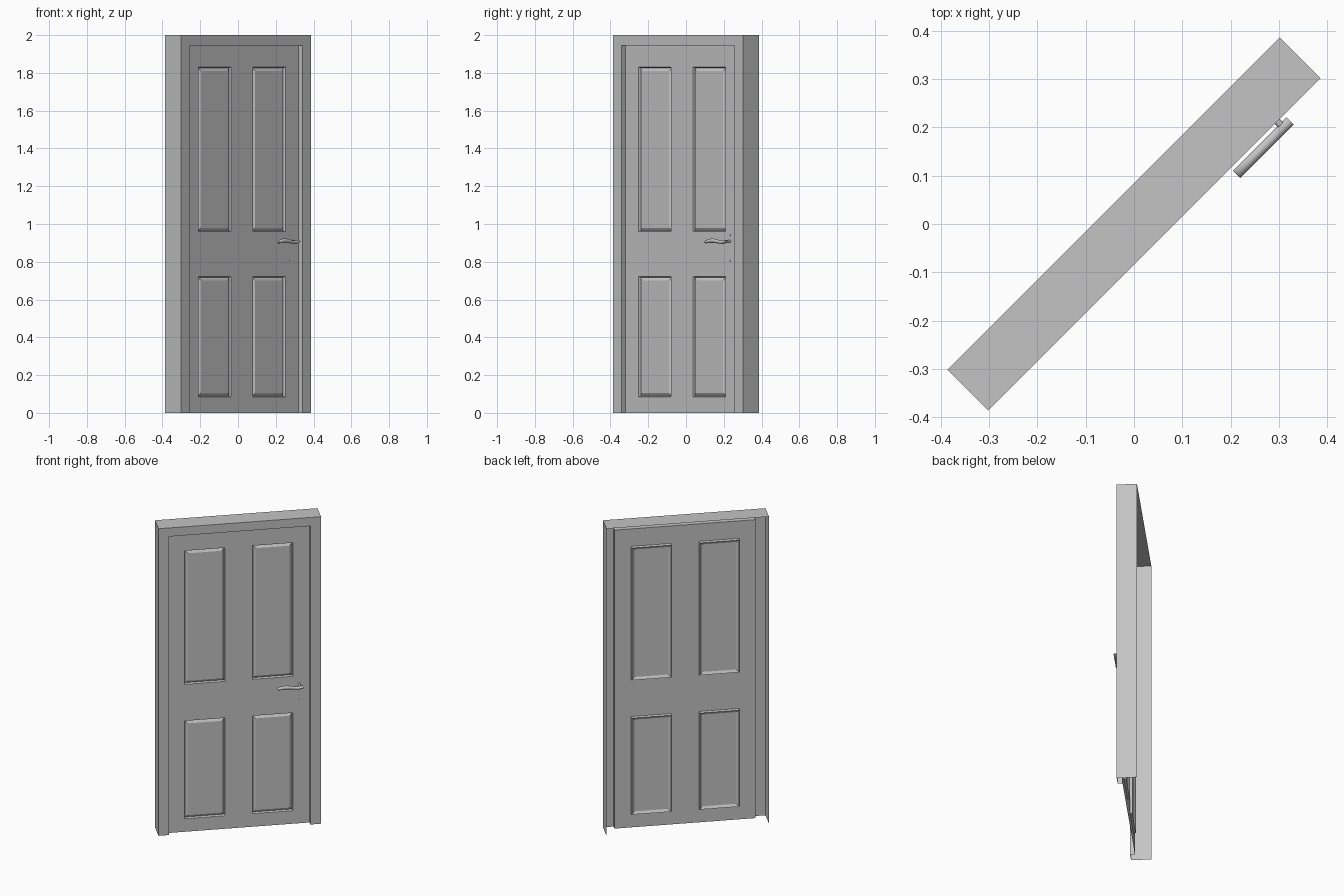
import bpy, bmesh, math
from mathutils import Matrix

cube = bpy.data.objects.get("Cube")
if cube:
    bpy.data.objects.remove(cube, do_unlink=True)

grey = bpy.data.materials.new("plain grey")
grey.use_nodes = True
COLOUR = (0.55, 0.55, 0.55, 1)
grey.diffuse_color = COLOUR
grey.node_tree.nodes["Principled BSDF"].inputs["Base Color"].default_value = COLOUR

# The door is built facing -y, then turned to stand diagonally
TURN = Matrix.Rotation(math.radians(45), 4, "Z")
FRONT, BACK, LEAF = -0.06, 0.06, -0.031
OPEN_W, OPEN_H = 0.423, 1.944


def finish(bm, name, smooth=False):
    mesh = bpy.data.meshes.new(name)
    bm.to_mesh(mesh)
    bm.free()
    mesh.materials.append(grey)
    obj = bpy.data.objects.new(name, mesh)
    bpy.context.collection.objects.link(obj)
    obj.matrix_world = TURN
    if smooth:
        bpy.ops.object.select_all(action="DESELECT")
        obj.select_set(True)
        bpy.context.view_layer.objects.active = obj
        bpy.ops.object.shade_smooth_by_angle(angle=math.radians(40))
    return obj


# Frame: hollow casing, an arch profile lofted from back edge to door stop
bm = bmesh.new()
profile = [(0.487, 2, BACK), (0.487, 2, FRONT), (OPEN_W, OPEN_H, FRONT), (OPEN_W, OPEN_H, LEAF)]
rings = [[bm.verts.new(p) for p in ((-w, y, 0), (-w, y, t), (w, y, t), (w, y, 0))]
         for w, t, y in profile]
for a, b in zip(rings, rings[1:]):
    for i in range(3):
        bm.faces.new((a[i], b[i], b[i + 1], a[i + 1]))
finish(bm, "door_frame")

# Door leaf: a sheet with four grooved, raised panels
bm = bmesh.new()
xs = [-OPEN_W, -0.325, -0.082, 0.082, 0.325, OPEN_W]
zs = [0, 0.085, 0.722, 0.96, 1.83, OPEN_H]
grid = [[bm.verts.new((x, LEAF, z)) for x in xs] for z in zs]
panels = []
for r in range(5):
    for c in range(5):
        f = bm.faces.new((grid[r][c], grid[r][c + 1], grid[r + 1][c + 1], grid[r + 1][c]))
        if r % 2 and c % 2:
            panels.append(f)
bm.normal_update()
for width, depth in ((0.006, -0.014), (0.022, 0.01)):
    bmesh.ops.inset_individual(bm, faces=panels, thickness=width, depth=depth)
    bm.normal_update()
flat = [e for e in bm.edges if len(e.link_faces) == 2 and e.calc_face_angle() < 0.001]
bmesh.ops.dissolve_edges(bm, edges=flat, use_verts=False)
finish(bm, "door_leaf")

# Lever: gently waved grip, swept along x with rounded sections
bm = bmesh.new()
SIDES = 12
stations = [(0.223, 0.004), (0.226, 0.008), (0.25, 0.011), (0.28, 0.012), (0.31, 0.010),
            (0.335, 0.008), (0.355, 0.010), (0.372, 0.009), (0.38, 0.005)]
loops = []
for x, h in stations:
    mid = 0.908 + 0.004 * math.sin((x - 0.24) * 45)
    loops.append([bm.verts.new((x, -0.0775 + 0.0105 * math.cos(a), mid + h * math.sin(a)))
                  for a in (2 * math.pi * i / SIDES for i in range(SIDES))])
for a, b in zip(loops, loops[1:]):
    for i in range(SIDES):
        j = (i + 1) % SIDES
        bm.faces.new((a[i], a[j], b[j], b[i]))
for end in (loops[0], loops[-1]):
    bm.faces.new(end)
bmesh.ops.recalc_face_normals(bm, faces=bm.faces)
finish(bm, "handle_lever", True)


def round_part(name, radius, y0, y1, z):
    bm = bmesh.new()
    place = Matrix.Translation((0.36, (y0 + y1) / 2, z)) @ Matrix.Rotation(math.pi / 2, 4, "X")
    bmesh.ops.create_cone(bm, cap_ends=True, segments=16, radius1=radius, radius2=radius,
                          depth=abs(y1 - y0), matrix=place)
    finish(bm, name, True)


# Spindle joining the lever to the leaf, and the small fixings above and below
round_part("handle_spindle", 0.007, LEAF, -0.07, 0.908)
for name, z in (("upper_fixing", 0.94), ("lower_fixing", 0.805)):
    round_part(name, 0.004, LEAF, LEAF - 0.002, z)
